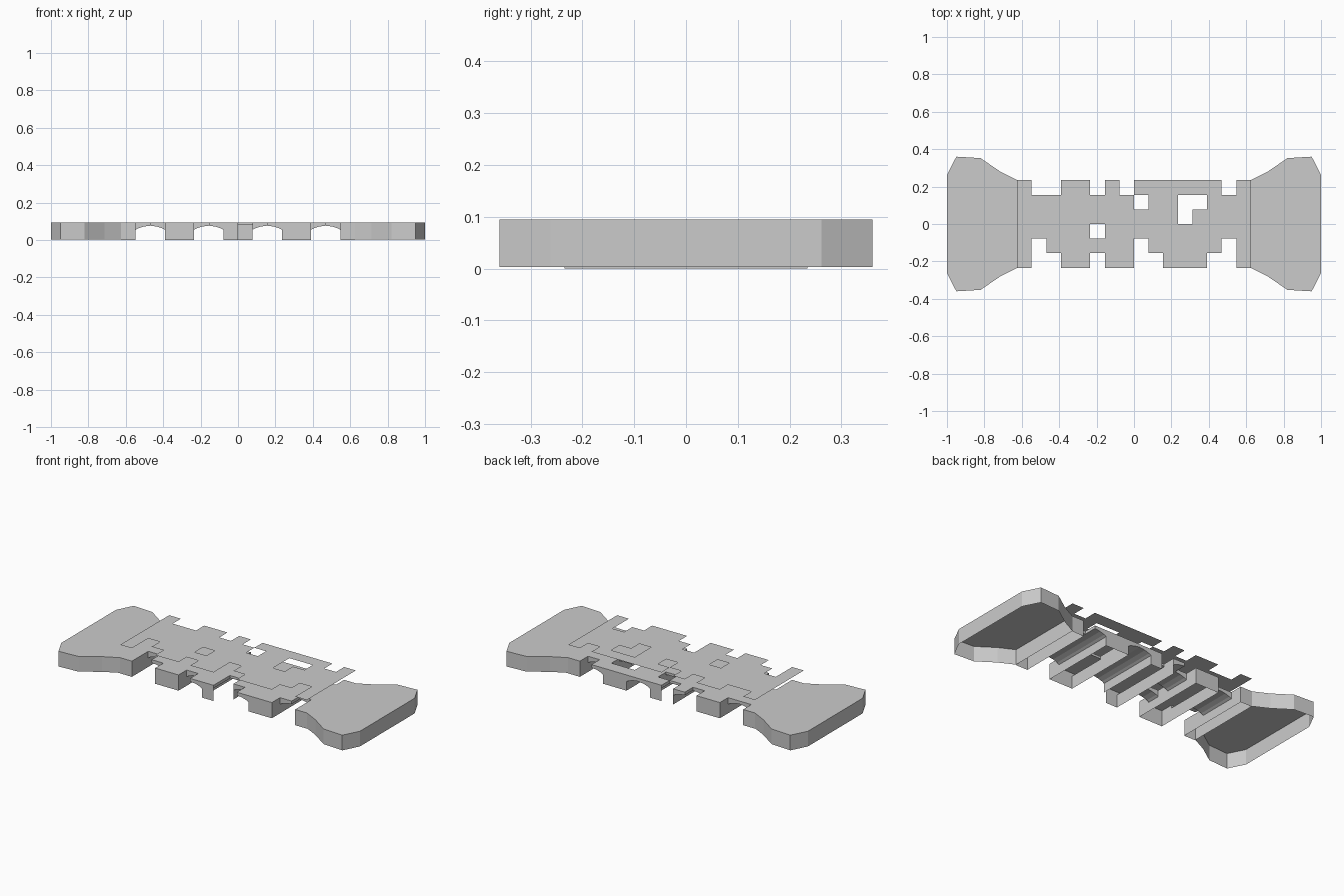
import bpy, bmesh

if "Cube" in bpy.data.objects:
    bpy.data.objects.remove(bpy.data.objects["Cube"])

TOP = 0.095
ROAD = 0.173              # floating road surface above the arches
C = 0.078125              # tile size of the deck
COLS, ROWS = 16, 6
X0, Y0 = -C * 8, -C * 3
ARCH_STARTS = (1, 5, 9, 13)   # each arch spans two tiles, leaving piers between

# Broken-away tiles as (column, row)
MISSING = {(1, 0), (2, 0), (1, 1), (5, 0), (8, 0), (9, 0), (8, 1), (13, 0),
           (14, 0), (14, 1), (5, 2), (11, 3), (11, 4), (12, 4), (8, 4),
           (1, 5), (2, 5), (5, 5), (7, 5), (14, 5)}


def gx(i):
    return X0 + i * C


def gy(j):
    return Y0 + j * C


def present(i, j):
    return 0 <= i < COLS and 0 <= j < ROWS and (i, j) not in MISSING


def is_arch(i):
    return any(i in (a, a + 1) for a in ARCH_STARTS)


def arch_points(i):
    """Underside profile of one half arch, ordered by x."""
    half = [(0, 0.055), (0.014, 0.063), (0.042, 0.072), (C, 0.077)]
    if i in ARCH_STARTS:
        return [(gx(i) + u, z) for u, z in half]
    return [(gx(i + 1) - u, z) for u, z in reversed(half)]


def make(name, faces):
    bm = bmesh.new()
    for f in faces:
        bm.faces.new([bm.verts.new(p) for p in f])
    bmesh.ops.remove_doubles(bm, verts=bm.verts, dist=1e-5)
    bmesh.ops.recalc_face_normals(bm, faces=bm.faces)
    me = bpy.data.meshes.new(name)
    bm.to_mesh(me)
    bm.free()
    ob = bpy.data.objects.new(name, me)
    bpy.context.collection.objects.link(ob)
    return ob


def wall(a, b, z0, z1=TOP):
    return [(*a, z0), (*b, z0), (*b, z1), (*a, z1)]


def spandrel(i, y):
    """Flat face above a half arch."""
    return [(x, y, z) for x, z in arch_points(i)] + [(gx(i + 1), y, TOP), (gx(i), y, TOP)]


road, deck, soffit, sides, piers, edges = [], [], [], [], [], []
for i in range(COLS):
    for j in range(ROWS):
        if not present(i, j):
            continue
        xa, xb, ya, yb = gx(i), gx(i + 1), gy(j), gy(j + 1)
        for faces, z in ((deck, TOP), (road, ROAD)):
            faces.append([(xa, ya, z), (xb, ya, z), (xb, yb, z), (xa, yb, z)])
        # curved vault under the arch tiles
        if is_arch(i):
            pts = arch_points(i)
            for (x1, z1), (x2, z2) in zip(pts, pts[1:]):
                soffit.append([(x1, ya, z1), (x2, ya, z2), (x2, yb, z2), (x1, yb, z1)])
        # front and back faces, both outer and broken
        for dj, y in ((-1, ya), (1, yb)):
            if present(i, j + dj):
                continue
            if is_arch(i):
                sides.append(spandrel(i, y))
            else:
                outer = not 0 <= j + dj < ROWS
                sides.append(wall((xa, y), (xb, y), 0 if outer else 0.08))
        # thin slab rim along broken side edges
        for di, x in ((-1, xa), (1, xb)):
            if (i + di, j) in MISSING:
                edges.append(wall((x, ya), (x, yb), 0.077))

# Pier cheeks on both sides of every arch
for a in ARCH_STARTS:
    for line, left, right in ((a, a - 1, a), (a + 2, a + 1, a + 2)):
        for j in range(ROWS):
            if present(left, j) or present(right, j):
                piers.append(wall((gx(line), gy(j)), (gx(line), gy(j + 1)), 0, 0.077))

make("road_surface", road)
make("bridge_deck", deck)
make("arch_vaults", soffit)
make("bridge_side_walls", sides)
make("pier_walls", piers)
make("broken_edges", edges)

# Flared end banks, open underneath
HALF = [(-C * 8, C * 3), (-0.715, 0.28), (-0.82, 0.352), (-0.95, 0.36), (-1.0, 0.262)]
for name, s in (("left_bank", 1), ("right_bank", -1)):
    ring = [(s * x, y) for x, y in HALF] + [(s * x, -y) for x, y in reversed(HALF)]
    faces = [[(x, y, TOP) for x, y in ring]]
    for k, p in enumerate(ring):
        faces.append(wall(p, ring[(k + 1) % len(ring)], 0.003))
    make(name, faces)
